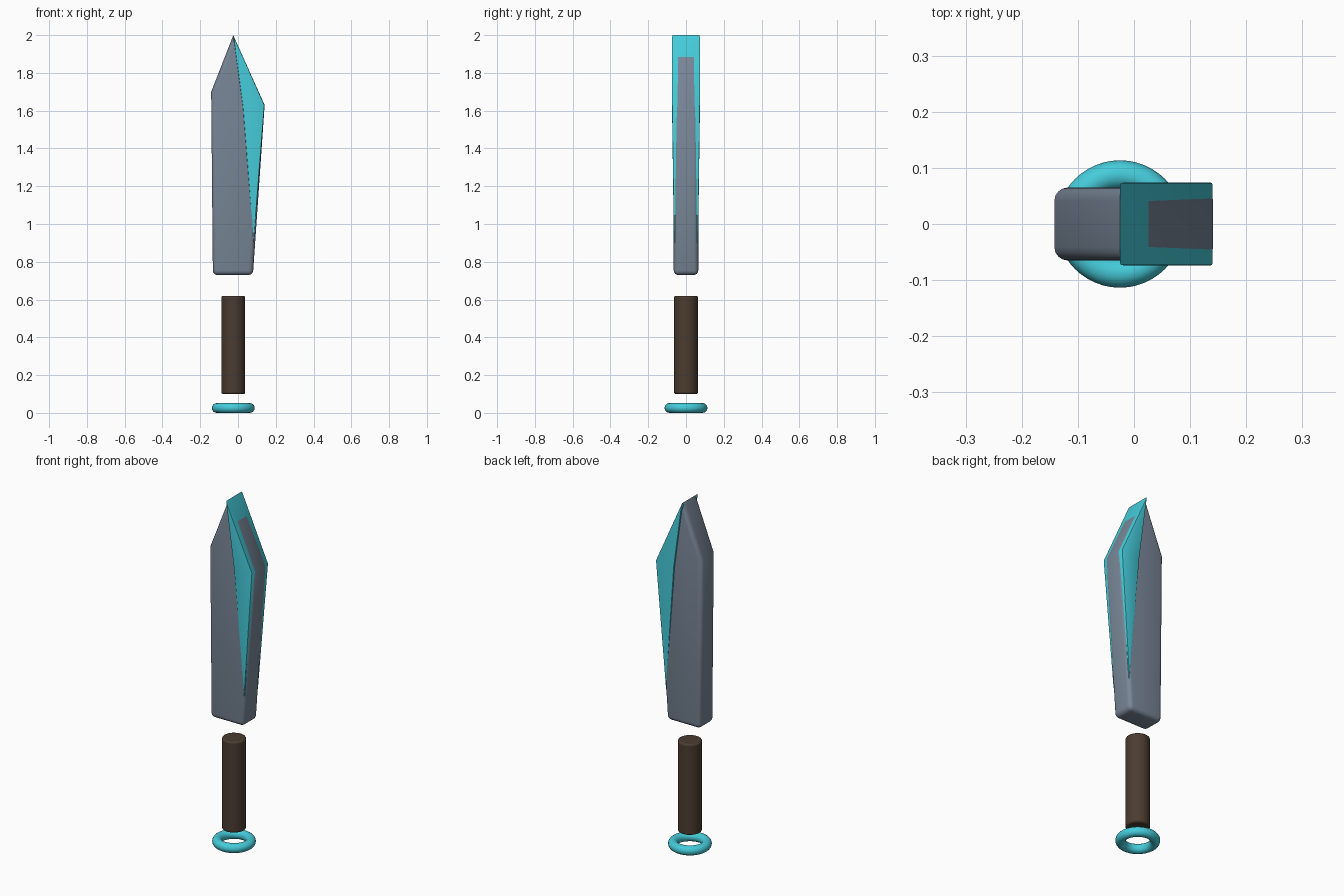
import bpy, bmesh, math

if "Cube" in bpy.data.objects:
    bpy.data.objects.remove(bpy.data.objects["Cube"])


def paint(ob, name, rgb):
    mat = bpy.data.materials.get(name) or bpy.data.materials.new(name)
    mat.diffuse_color = (*rgb, 1)
    mat.use_nodes = True
    mat.node_tree.nodes["Principled BSDF"].inputs["Base Color"].default_value = mat.diffuse_color
    ob.data.materials.append(mat)


def smooth(ob, angle=30):
    bpy.ops.object.select_all(action='DESELECT')
    ob.select_set(True)
    bpy.context.view_layer.objects.active = ob
    bpy.ops.object.shade_smooth_by_angle(angle=math.radians(angle))


def slab(name, profile, bevel, segments, sharp=()):
    """Extrude (x, z, half depth) points along y and round every edge but the sharp corners."""
    bm = bmesh.new()
    front = [bm.verts.new((x, -d, z)) for x, z, d in profile]
    back = [bm.verts.new((x, d, z)) for x, z, d in profile]
    bm.faces.new(front)
    bm.faces.new(back[::-1])
    n = len(profile)
    for i in range(n):
        j = (i + 1) % n
        bm.faces.new((front[j], front[i], back[i], back[j]))
    bmesh.ops.recalc_face_normals(bm, faces=bm.faces)
    skip = [{front[i], back[i]} for i in sharp]
    edges = [e for e in bm.edges if set(e.verts) not in skip]
    bmesh.ops.bevel(bm, geom=edges, offset=bevel, segments=segments,
                    profile=0.5, affect='EDGES', clamp_overlap=True)
    me = bpy.data.meshes.new(name)
    bm.to_mesh(me)
    bm.free()
    ob = bpy.data.objects.new(name, me)
    bpy.context.collection.objects.link(ob)
    smooth(ob)
    return ob


STEEL = ("steel", (0.19, 0.24, 0.31))
CYAN = ("cyan", (0.06, 0.60, 0.70))
WOOD = ("dark_wood", (0.07, 0.045, 0.03))
CX = -0.025

# Blade body
blade = slab("blade", [(-0.133, 0.73, 0.065), (0.079, 0.73, 0.065), (0.141, 1.63, 0.065),
                       (CX, 1.999, 0.065), (-0.142, 1.70, 0.065)],
             0.024, 4, sharp=(2, 3, 4))
paint(blade, *STEEL)

# Bright cutting edge inlaid on the right side, tapering into the blade
edge = slab("cutting_edge", [(0.083, 0.90, 0.064), (0.14, 1.63, 0.074),
                             (CX, 2.0, 0.074), (0.026, 1.62, 0.074)],
            0.004, 2, sharp=(0, 1, 2, 3))
paint(edge, *CYAN)

# Round grip
bpy.ops.mesh.primitive_cylinder_add(vertices=32, radius=0.063, depth=0.52,
                                    location=(CX, 0, 0.36))
grip = bpy.context.object
grip.name = "grip"
mod = grip.modifiers.new("rounding", 'BEVEL')
mod.width = 0.008
mod.segments = 2
mod.limit_method = 'ANGLE'
smooth(grip, 50)
paint(grip, *WOOD)

# Pommel ring below the grip
bpy.ops.mesh.primitive_torus_add(major_radius=0.0875, minor_radius=0.026,
                                 major_segments=48, minor_segments=16,
                                 location=(CX, 0, 0.026))
ring = bpy.context.object
ring.name = "pommel_ring"
smooth(ring, 60)
paint(ring, *CYAN)
